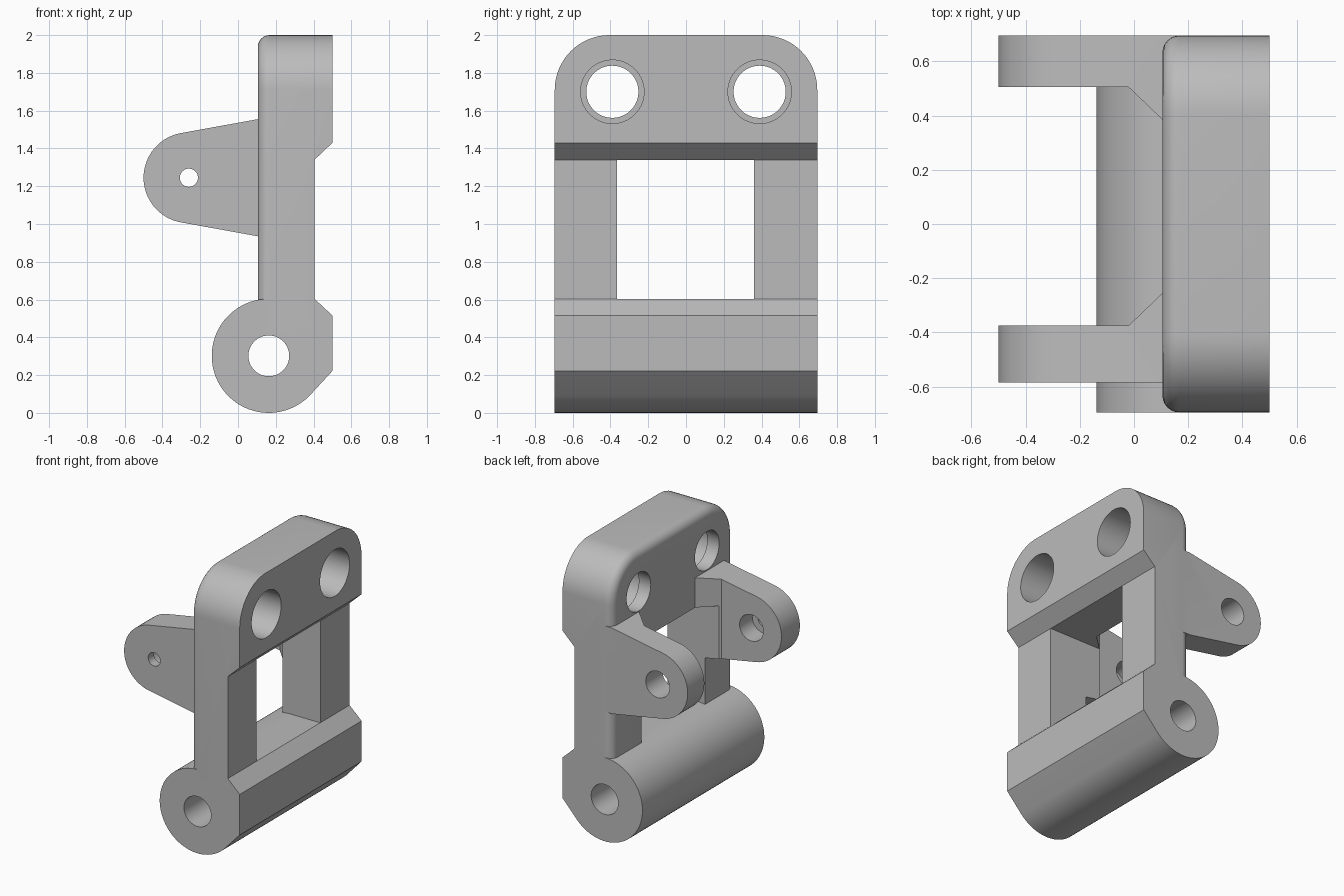
import bpy
import bmesh
from math import cos, sin, radians

if "Cube" in bpy.data.objects:
    bpy.data.objects.remove(bpy.data.objects["Cube"], do_unlink=True)

grey = bpy.data.materials.new("plain grey")
grey.use_nodes = True
grey.diffuse_color = (0.5, 0.5, 0.5, 1)
grey.node_tree.nodes["Principled BSDF"].inputs["Base Color"].default_value = (0.5, 0.5, 0.5, 1)


def arc(a, b, r, start, end, n):
    angles = [radians(start + (end - start) * i / n) for i in range(n + 1)]
    return [(a + r * cos(t), b + r * sin(t)) for t in angles]


def circle(a, b, r):
    return arc(a, b, r, 0, 360, 64)[:-1]


def prism(name, points, axis, lo, hi, round_edge=0):
    """Extrude a 2D outline along an axis; optionally round its low rim."""
    place = {"X": lambda a, b, t: (t, a, b),
             "Y": lambda a, b, t: (a, t, b),
             "Z": lambda a, b, t: (a, b, t)}[axis]
    bm = bmesh.new()
    low = [bm.verts.new(place(a, b, lo)) for a, b in points]
    high = [bm.verts.new(place(a, b, hi)) for a, b in points]
    bm.faces.new(low)
    bm.faces.new(high[::-1])
    for i in range(len(points)):
        j = (i + 1) % len(points)
        bm.faces.new((low[i], high[i], high[j], low[j]))
    bmesh.ops.recalc_face_normals(bm, faces=bm.faces)
    if round_edge:
        foot = min(v.co.z for v in low)
        rim = [e for e in bm.edges if all(v in low for v in e.verts)
               and any(v.co.z > foot + 0.01 for v in e.verts)]
        bmesh.ops.bevel(bm, geom=rim, offset=round_edge, segments=6,
                        profile=0.5, affect="EDGES")
    mesh = bpy.data.meshes.new(name)
    bm.to_mesh(mesh)
    bm.free()
    mesh.materials.append(grey)
    obj = bpy.data.objects.new(name, mesh)
    bpy.context.collection.objects.link(obj)
    return obj


def combine(target, other, operation):
    mod = target.modifiers.new(operation.lower(), "BOOLEAN")
    mod.operation = operation
    mod.solver = "EXACT"
    mod.object = other
    bpy.context.view_layer.objects.active = target
    bpy.ops.object.modifier_apply(modifier=mod.name)
    bpy.data.objects.remove(other, do_unlink=True)


def box(a0, a1, b0, b1):
    return [(a0, b0), (a1, b0), (a1, b1), (a0, b1)]


HALF, FACE, BACK, WEB = 0.695, 0.105, 0.5, 0.405
CORNER = 0.29

# Upright plate with rounded top corners and a filleted rim
outline = ([(-HALF, 0.4), (HALF, 0.4)]
           + arc(HALF - CORNER, 2 - CORNER, CORNER, 0, 90, 16)
           + arc(CORNER - HALF, 2 - CORNER, CORNER, 90, 180, 16))
bracket = prism("hinge_bracket", outline, "X", FACE, BACK, 0.062)

# Pivot lugs: tapered side profile limited by a gusseted plan
PIVOT = (-0.26, 1.245)
lug_side = ([(0.25, 0.935), (0.25, 1.555), (FACE, 1.555)]
            + arc(*PIVOT, 0.24, 100, 260, 32) + [(FACE, 0.935)])
for name, outer, inner in (("rear_lug", HALF, 0.505), ("front_lug", -0.585, -0.375)):
    step = -0.12 if name == "rear_lug" else 0.12
    lug = prism(name, lug_side, "Y", min(outer, inner + step), max(outer, inner + step))
    plan = [(-0.6, outer), (0.4, outer), (0.4, inner + step),
            (FACE, inner + step), (FACE - 0.125, inner), (-0.6, inner)]
    combine(lug, prism("lug_plan", plan, "Z", 0.5, 2), "INTERSECT")
    combine(bracket, lug, "UNION")

# Window and the chamfered recess behind it
combine(bracket, prism("window", box(-0.365, 0.36, 0.3, 1.34), "X", -0.2, 0.7), "DIFFERENCE")
recess = [(WEB, 0.3), (0.6, 0.3), (0.6, 1.525), (BACK, 1.43), (WEB, 1.34)]
combine(bracket, prism("recess", recess, "Y", -0.8, 0.8), "DIFFERENCE")

# Stepped bolt holes through the head
for y in (-0.39, 0.39):
    combine(bracket, prism("bolt_hole", circle(y, 1.7, 0.138), "X", 0, 0.6), "DIFFERENCE")
    combine(bracket, prism("counterbore", circle(y, 1.7, 0.168), "X", 0.2, 0.6), "DIFFERENCE")

# Pivot hole, wide through the rear lug and stepped in the front one
combine(bracket, prism("pin_hole", circle(*PIVOT, 0.048), "Y", -0.8, -0.4), "DIFFERENCE")
combine(bracket, prism("pin_seat", circle(*PIVOT, 0.095), "Y", -0.52, 0.8), "DIFFERENCE")

# Barrel foot with its bore
CX, CZ, R = 0.163, 0.302, 0.302
foot_profile = (arc(CX, CZ, R, 90, 315, 48)
                + [(BACK, 0.222), (BACK, 0.515), (WEB, CZ + R)])
combine(bracket, prism("barrel_foot", foot_profile, "Y", -HALF, HALF), "UNION")
combine(bracket, prism("barrel_bore", circle(CX, CZ, 0.108), "Y", -0.8, 0.8), "DIFFERENCE")

# Smooth curves, sharp edges
bpy.ops.object.select_all(action="DESELECT")
bracket.select_set(True)
bpy.context.view_layer.objects.active = bracket
bpy.ops.object.shade_smooth_by_angle(angle=radians(30))
